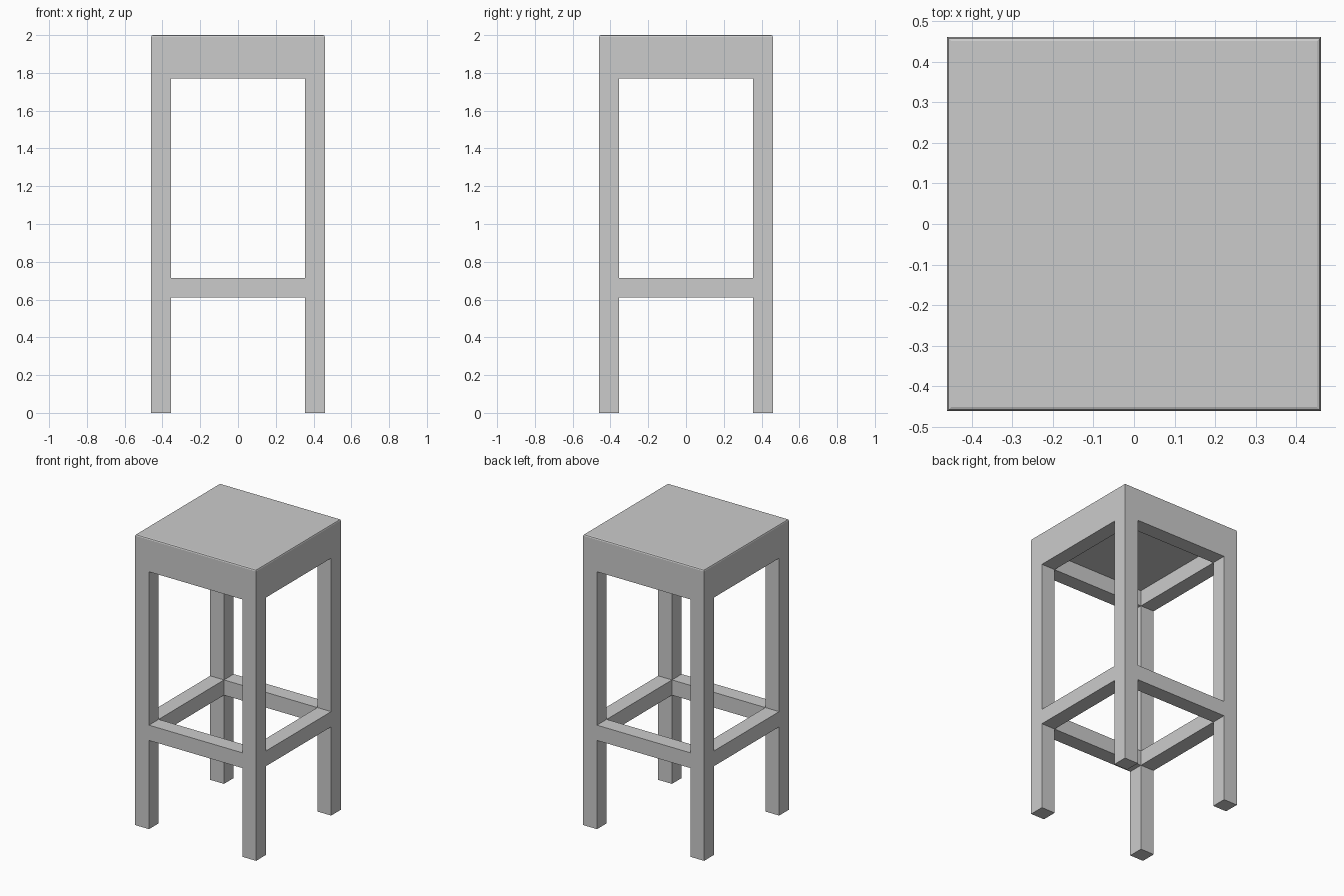
import bpy

cube = bpy.data.objects.get("Cube")
if cube:
    bpy.data.objects.remove(cube, do_unlink=True)

HALF = 0.46      # half width of the stool
POST = 0.105     # thickness of legs and rails
SEAT_Z = 1.88    # underside of the seat
INNER = HALF - POST
MID = HALF - POST / 2

grey = bpy.data.materials.new("light_grey")
grey.use_nodes = True
colour = (0.6, 0.6, 0.6, 1)
grey.diffuse_color = colour
grey.node_tree.nodes["Principled BSDF"].inputs["Base Color"].default_value = colour


def box(name, centre, size):
    bpy.ops.mesh.primitive_cube_add(size=1, location=centre)
    ob = bpy.context.object
    ob.name = name
    ob.scale = size
    bpy.ops.object.transform_apply(location=False, rotation=False, scale=True)
    ob.data.materials.append(grey)
    return ob


# Seat slab with softened top edges
seat = box("seat", (0, 0, (SEAT_Z + 2) / 2), (2 * HALF, 2 * HALF, 2 - SEAT_Z))
weights = seat.data.attributes.new("bevel_weight_edge", 'FLOAT', 'EDGE')
for edge in seat.data.edges:
    if all(seat.data.vertices[v].co.z > 0 for v in edge.vertices):
        weights.data[edge.index].value = 1
bevel = seat.modifiers.new("edge_bevel", 'BEVEL')
bevel.limit_method = 'WEIGHT'
bevel.width = 0.01
bevel.segments = 2

# Four square legs
for side, x in (("right", -MID), ("left", MID)):
    for end, y in (("front", -MID), ("back", MID)):
        box(f"{end}_{side}_leg", (x, y, SEAT_Z / 2), (POST, POST, SEAT_Z))

# Aprons under the seat and footrest rails, fitted between the legs
for part, low, high in (("apron", 1.77, SEAT_Z), ("footrest", 0.61, 0.715)):
    z, height = (low + high) / 2, high - low
    for name, sign in (("front", -1), ("back", 1)):
        box(f"{name}_{part}", (0, sign * MID, z), (2 * INNER, POST, height))
    for name, sign in (("right", -1), ("left", 1)):
        box(f"{name}_{part}", (sign * MID, 0, z), (POST, 2 * INNER, height))
